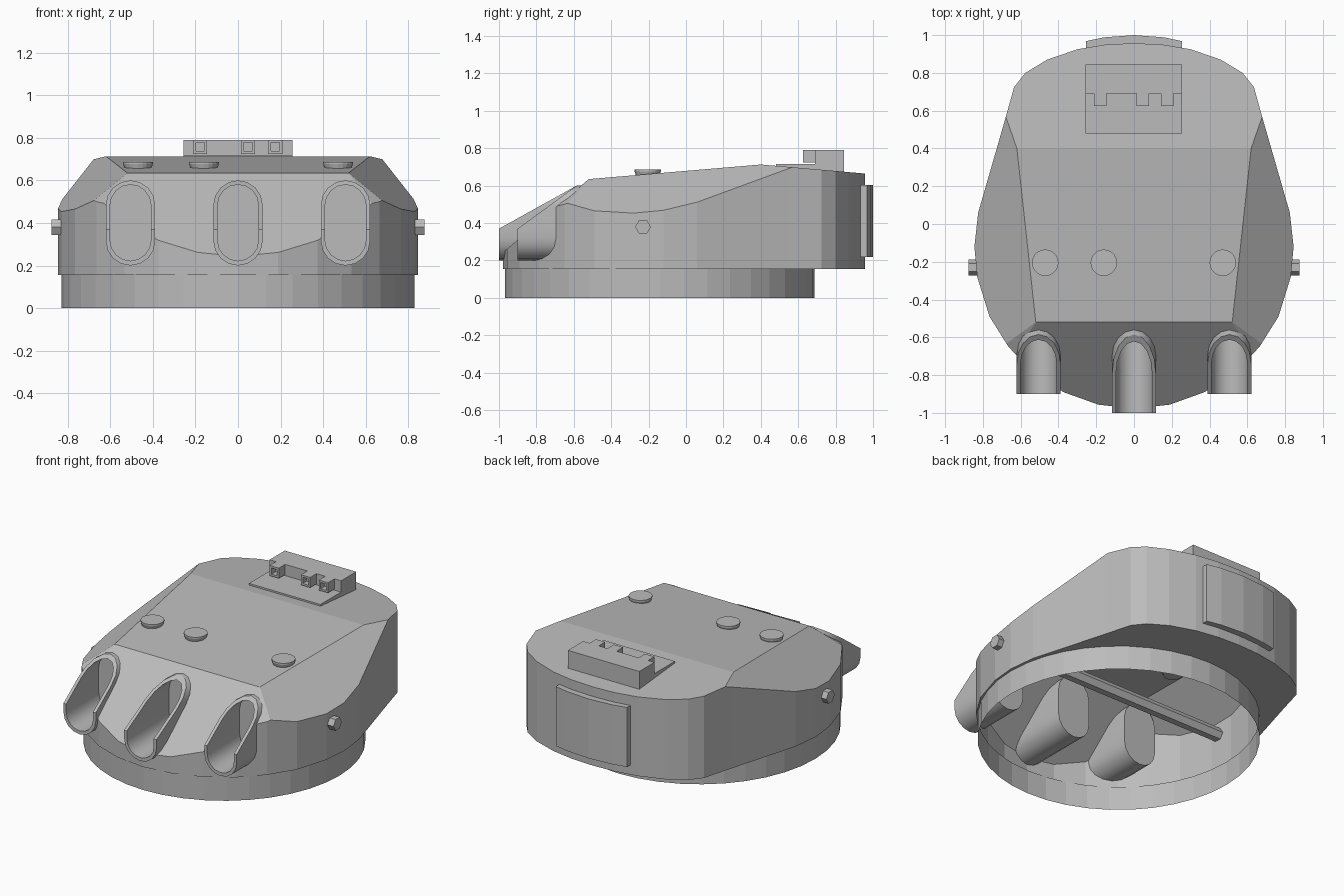
import bpy, bmesh, math
from mathutils import Vector

if "Cube" in bpy.data.objects:
    bpy.data.objects.remove(bpy.data.objects["Cube"])

grey = bpy.data.materials.new("armour_grey")
grey.diffuse_color = (0.5, 0.5, 0.5, 1)
grey.use_nodes = True
grey.node_tree.nodes["Principled BSDF"].inputs["Base Color"].default_value = grey.diffuse_color

FLOOR = 0.155            # underside of the gun house
CY, RING_R = -0.14, 0.828  # ring centre and radius


def finish(name, bm):
    bmesh.ops.recalc_face_normals(bm, faces=bm.faces)
    me = bpy.data.meshes.new(name)
    bm.to_mesh(me)
    bm.free()
    me.materials.append(grey)
    ob = bpy.data.objects.new(name, me)
    bpy.context.collection.objects.link(ob)
    return ob


def loft(bm, loops, caps=True):
    """Skin a list of equally long closed point loops."""
    rings = [[bm.verts.new(p) for p in lp] for lp in loops]
    n = len(rings[0])
    for a, b in zip(rings, rings[1:]):
        for i in range(n):
            j = (i + 1) % n
            bm.faces.new((a[i], a[j], b[j], b[i]))
    if caps:
        bm.faces.new(rings[0])
        bm.faces.new(rings[-1])
    return rings


def circle(r, z, n, x=0, y=0):
    return [(x + r * math.cos(2 * math.pi * i / n),
             y + r * math.sin(2 * math.pi * i / n), z) for i in range(n)]


def box(bm, x0, x1, y0, y1, z0, z1):
    loft(bm, [[(x0, y0, z), (x1, y0, z), (x1, y1, z), (x0, y1, z)] for z in (z0, z1)])


def stadium(w, z0, z1, split=0.37, n=8):
    """Upright rounded slot as (x, z) points, with a point pair at the split height."""
    pts = []
    for i in range(n + 1):
        a = math.pi * i / n
        pts.append((w * math.cos(a), z1 - w + w * math.sin(a)))
    pts.append((-w, split))
    for i in range(n + 1):
        a = math.pi + math.pi * i / n
        pts.append((w * math.cos(a), z0 + w + w * math.sin(a)))
    pts.append((w, split))
    return pts


# gun house: plan outline raised to a prism, then sliced by the armour planes
half = [(0.15, 0.95), (0.30, 0.925), (0.46, 0.87), (0.575, 0.80), (0.635, 0.725),
        (0.685, 0.545), (0.825, 0.06), (0.845, -0.12), (0.83, -0.28), (0.765, -0.49)]
half += [(0.838 * math.cos(math.radians(a)), CY - 0.838 * math.sin(math.radians(a)))
         for a in (37.5, 50.5, 63.5, 77)]
outline = [(0, 0.957)] + half + [(0, CY - 0.838)] + [(-x, y) for x, y in reversed(half)]
bm = bmesh.new()
loft(bm, [[(x, y, z) for x, y in outline] for z in (FLOOR, 1.0)])


def slice_off(p, q, r):
    p, q, r = Vector(p), Vector(q), Vector(r)
    no = (q - p).cross(r - p).normalized()
    if no.z < 0:
        no = -no
    bmesh.ops.bisect_plane(bm, geom=bm.verts[:] + bm.edges[:] + bm.faces[:], dist=1e-5,
                           plane_co=p, plane_no=no, clear_outer=True)
    bmesh.ops.holes_fill(bm, edges=bm.edges[:], sides=0)


slice_off((0, -0.52, 0.635), (1, -0.52, 0.635), (0, 0.4, 0.713))    # main roof
slice_off((0, 0.4, 0.713), (1, 0.4, 0.713), (0, 0.955, 0.665))      # rear roof
slice_off((0, -0.52, 0.635), (1, -0.52, 0.635), (0, -0.97, 0.25))   # sloped face
for s in (1, -1):
    slice_off((s * 0.52, -0.52, 0.635), (s * 0.62, 0.4, 0.713), (s * 0.83, -0.3, 0.45))
    slice_off((s * 0.52, -0.521, 0.634), (s * 0.68, -0.635, 0.503), (s * 0.63, -0.69, 0.49))
bmesh.ops.remove_doubles(bm, verts=bm.verts, dist=0.001)
house = finish("gun_house", bm)

# gun port openings
guns = [(-0.505, -0.9), (0, -1.0), (0.505, -0.9)]
for gx, _ in guns:
    bm = bmesh.new()
    loft(bm, [[(gx + x, y, z) for x, z in stadium(0.105, 0.21, 0.59)] for y in (-1.2, -0.56)])
    cutter = finish("port_cutter", bm)
    cutter.hide_render = True
    mod = house.modifiers.new("port", 'BOOLEAN')
    mod.operation, mod.solver, mod.object = 'DIFFERENCE', 'EXACT', cutter
    bpy.context.view_layer.objects.active = house
    bpy.ops.object.modifier_apply(modifier=mod.name)
    bpy.data.objects.remove(cutter)

# replace the floor with one that has the round ring opening
bm = bmesh.new()
bm.from_mesh(house.data)
floor = [f for f in bm.faces if abs(f.normal.z) > 0.9 and f.calc_center_median().z < FLOOR + 0.01]
bmesh.ops.delete(bm, geom=floor, context='FACES')
rim = [e for e in bm.edges if e.is_boundary and all(v.co.z < FLOOR + 0.01 for v in e.verts)]
cv = [bm.verts.new(p) for p in circle(RING_R, FLOOR, 40, 0, CY)]
rim += [bm.edges.new((cv[i], cv[(i + 1) % 40])) for i in range(40)]
bmesh.ops.triangle_fill(bm, edges=rim, use_beauty=True, normal=(0, 0, -1))
bmesh.ops.recalc_face_normals(bm, faces=bm.faces)
bm.to_mesh(house.data)
bm.free()

# open base ring
bm = bmesh.new()
loft(bm, [circle(RING_R, z, 40, 0, CY) for z in (0, FLOOR)], caps=False)
finish("base_ring", bm)

# gun port sleeves: slot tubes cut back on a slope, closed at the rear
for k, (gx, front) in enumerate(guns):
    run = (-0.585 - front) / 0.23

    def mouth(w, z0, z1):
        return [(gx + x, front + max(0, z - 0.37) * run, z) for x, z in stadium(w, z0, z1)]

    def back(w, z0, z1, y):
        return [(gx + x, y, z) for x, z in stadium(w, z0, z1)]
    outer, inner = (0.116, 0.2, 0.6), (0.096, 0.222, 0.58)
    bm = bmesh.new()
    loft(bm, [back(*outer, -0.55), mouth(*outer), mouth(*inner), back(*inner, -0.567)])
    ob = finish(f"gun_sleeve_{k + 1}", bm)
    bpy.ops.object.select_all(action='DESELECT')
    ob.select_set(True)
    bpy.context.view_layer.objects.active = ob
    bpy.ops.object.shade_smooth_by_angle(angle=math.radians(30))

# sighting rod running right across the house
bm = bmesh.new()
loft(bm, [[(x, -0.23 + 0.042 * math.cos(a * math.pi / 3), 0.38 + 0.042 * math.sin(a * math.pi / 3))
           for a in range(6)] for x in (-0.875, 0.875)])
finish("cross_rod", bm)

# flared roof hatches
for k, hx in enumerate((-0.47, -0.16, 0.47)):
    bm = bmesh.new()
    loft(bm, [circle(r, z, 20, hx, -0.205) for r, z in ((0.058, 0.64), (0.07, 0.677), (0.07, 0.687))])
    finish(f"roof_hatch_{k + 1}", bm)

# rear roof housing with its base plate
bm = bmesh.new()
box(bm, -0.257, 0.255, 0.69, 0.845, 0.66, 0.79)
finish("roof_housing", bm)
bm = bmesh.new()
box(bm, -0.257, 0.255, 0.48, 0.70, 0.67, 0.717)
finish("housing_base", bm)

# three small sight boxes with square recesses
for k, sx in enumerate((-0.178, 0.047, 0.175)):
    bm = bmesh.new()

    def square(r, y):
        return [(sx + i * r, y, 0.757 + j * r) for i, j in ((-1, -1), (1, -1), (1, 1), (-1, 1))]
    loft(bm, [square(0.033, 0.70), square(0.033, 0.625), square(0.02, 0.625), square(0.02, 0.665)])
    finish(f"sight_box_{k + 1}", bm)

# curved rear door plate
arc = [(-0.255, 0.968), (-0.16, 0.988), (0, 1.0), (0.16, 0.988), (0.255, 0.968)]
plan = [(-0.255, 0.92)] + arc + [(0.255, 0.92)]
bm = bmesh.new()
loft(bm, [[(x, y, z) for x, y in plan] for z in (0.218, 0.603)])
finish("rear_door", bm)
